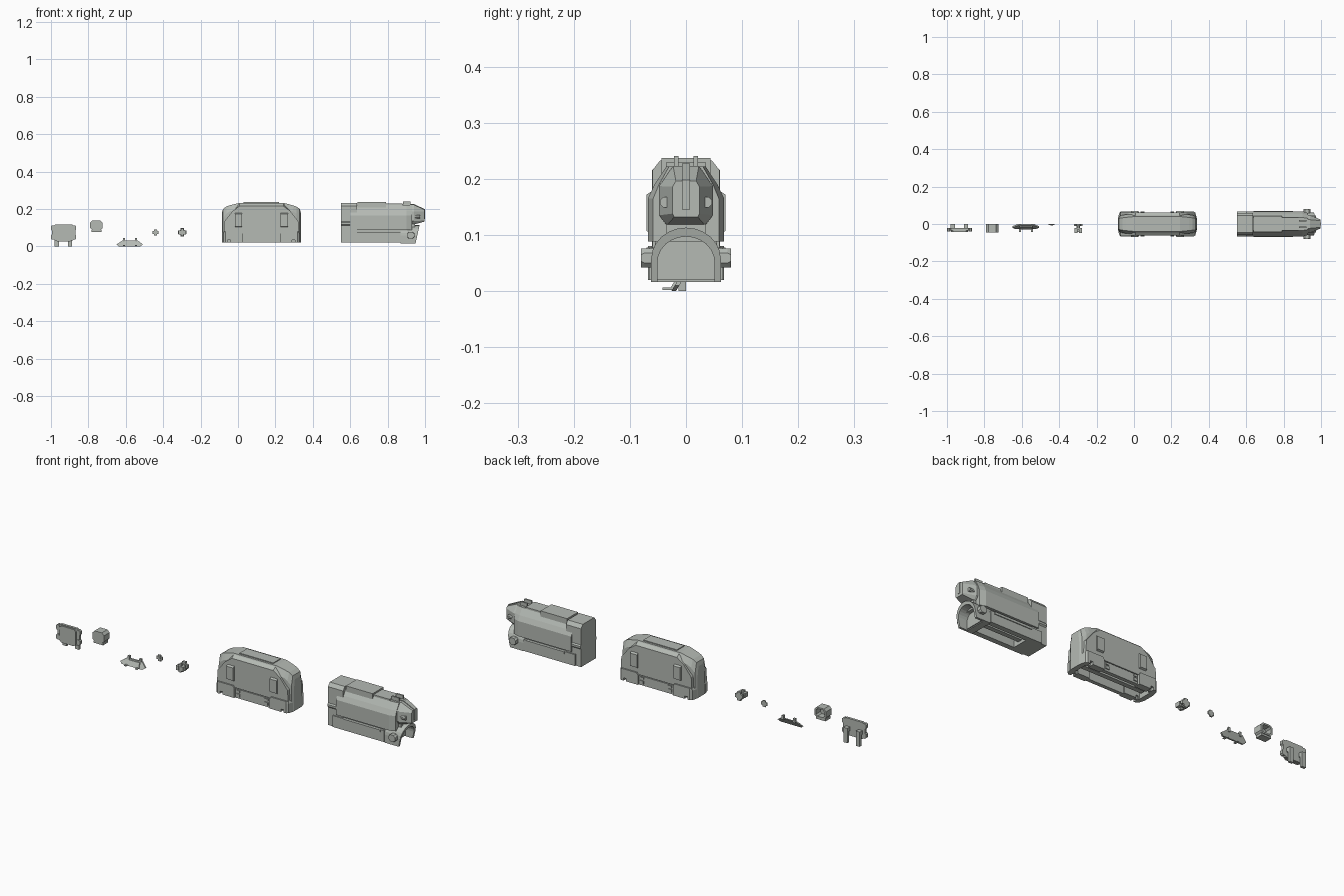
import bpy, bmesh, math

if "Cube" in bpy.data.objects:
    bpy.data.objects.remove(bpy.data.objects["Cube"])

mat = bpy.data.materials.new("grey_green")
mat.diffuse_color = (.46, .49, .455, 1)
mat.use_nodes = True
mat.node_tree.nodes["Principled BSDF"].inputs["Base Color"].default_value = mat.diffuse_color


def loft(name, rings):
    """Closed skin through equal-length rings of 3D points."""
    bm = bmesh.new()
    vs = [[bm.verts.new(p) for p in r] for r in rings]
    n = len(rings[0])
    for a, b in zip(vs, vs[1:]):
        for i in range(n):
            bm.faces.new((a[i], a[(i + 1) % n], b[(i + 1) % n], b[i]))
    bm.faces.new(vs[0][::-1])
    bm.faces.new(vs[-1])
    bmesh.ops.recalc_face_normals(bm, faces=bm.faces)
    me = bpy.data.meshes.new(name)
    bm.to_mesh(me)
    bm.free()
    me.materials.append(mat)
    ob = bpy.data.objects.new(name, me)
    bpy.context.collection.objects.link(ob)
    return ob


def prism_y(name, pts, y0, y1):
    return loft(name, [[(x, y, z) for x, z in pts] for y in (y0, y1)])


def prism_x(name, pts, x0, x1):
    return loft(name, [[(x, y, z) for y, z in pts] for x in (x0, x1)])


def box(name, x0, x1, y0, y1, z0, z1):
    return prism_y(name, [(x0, z0), (x1, z0), (x1, z1), (x0, z1)], y0, y1)


def both(name, x0, x1, y0, y1, z0, z1):
    for s, side in ((-1, "near"), (1, "far")):
        box(name + "_" + side, x0, x1, s * y0, s * y1, z0, z1)


def cham(x0, x1, z0, z1, c):
    return [(x0 + c, z0), (x1 - c, z0), (x1, z0 + c), (x1, z1 - c),
            (x1 - c, z1), (x0 + c, z1), (x0, z1 - c), (x0, z0 + c)]


def ngon(cx, cz, r, n=8):
    return [(cx + r * math.cos(2 * math.pi * (i + .5) / n),
             cz + r * math.sin(2 * math.pi * (i + .5) / n)) for i in range(n)]


def sec(x, w, wt, z0, zs, zt):
    return [(x, -w, z0), (x, -w, zs), (x, -wt, zt), (x, wt, zt), (x, w, zs), (x, w, z0)]


def cut(ob, cutter):
    m = ob.modifiers.new("cut", "BOOLEAN")
    m.object = cutter
    m.solver = "EXACT"
    bpy.context.view_layer.objects.active = ob
    bpy.ops.object.modifier_apply(modifier="cut")
    bpy.data.objects.remove(cutter)


# Armour plate with corner pads and two rear hanging brackets
prism_y("plate_panel", cham(-.995, -.87, .03, .116, .016), -.035, -.022)
prism_y("plate_raised", cham(-.978, -.887, .027, .112, .01), -.042, -.03)
for x in (-1, -.885):
    for z in (.036, .084):
        prism_y("plate_corner_pad", cham(x, x + .02, z, z + .028, .006), -.039, -.022)
for x in (-.98, -.91):
    box("plate_bracket_leg", x, x + .022, -.013, 0, 0, .075)
    box("plate_bracket_mount", x, x + .022, -.024, -.006, .055, .075)

# Small hollow housing, open at the back
h = prism_y("housing_shell", cham(-.79, -.725, .085, .139, .012), -.045, 0)
cut(h, prism_y("housing_cutter", cham(-.781, -.734, .093, .131, .008), -.034, .02))
box("housing_base", -.784, -.731, -.043, -.004, .076, .088)

# Sloped bumper plate with hooks and tabs
bump = [(-.638, 0), (-.522, 0), (-.508, .01), (-.535, .03), (-.62, .03), (-.65, .01)]
loft("bumper_plate", [[(x, -.022 + z * .6 + d, z) for x, z in bump] for d in (-.004, .004)])
loft("bumper_raised", [[(x, -.025 + z * .6 + d, z) for x, z in
     ((-.615, .004), (-.54, .004), (-.545, .026), (-.61, .026))] for d in (-.006, .003)])
for x in (-.614, -.551):
    box("bumper_hook", x, x + .011, -.012, 0, .022, .044)
    box("bumper_tab", x, x + .011, -.042, -.016, .002, .006)

# Small cross-shaped cap
prism_y("cap_disc", ngon(-.44, .075, .014), -.004, 0)
box("cap_bar_wide", -.456, -.424, -.006, 0, .067, .083)
box("cap_bar_tall", -.448, -.432, -.006, 0, .059, .091)
prism_y("cap_centre", ngon(-.44, .075, .007), -.008, -.003)

# Flanged connector
prism_y("connector_flange", ngon(-.298, .075, .018), -.01, 0)
box("connector_bar_wide", -.32, -.276, -.012, 0, .066, .084)
box("connector_bar_tall", -.307, -.289, -.012, 0, .053, .097)
prism_y("connector_neck", ngon(-.298, .075, .011), -.034, -.008)
for x in (-.318, -.293):
    box("connector_lug", x, x + .016, -.047, -.022, .064, .086)
box("connector_cross", -.305, -.291, -.044, -.03, .055, .095)

# Domed hull with rounded noses
half = [(-.086, .03, .022, .125, .18), (-.08, .041, .03, .15, .2),
        (-.062, .048, .033, .175, .213), (-.045, .05, .035, .187, .219),
        (.005, .055, .04, .2, .232)]
rings = [sec(x, w, wt, .02, zs, zt) for x, w, wt, zs, zt in half]
rings += [sec(.25 - x, w, wt, .02, zs, zt) for x, w, wt, zs, zt in half[::-1]]
hull = loft("hull_core", rings)
cut(hull, box("hull_cutter", -.06, .31, -.042, .042, -.02, .06))
box("hull_under_rail", -.05, .3, -.012, .012, .035, .065)
panel = [(-.076, .07), (-.072, .135), (-.03, .188), (.008, .228),
         (.242, .228), (.28, .188), (.322, .135), (.326, .07)]
for s in (-1, 1):
    loft("hull_side_panel", [[(x, s * .045, z) for x, z in panel],
         [(x, s * .061, min(z, .215)) for x, z in panel]])
both("hull_skirt_middle", .03, .222, .045, .061, .02, .066)
skirt = [(-.085, .02), (-.055, .02), (-.055, .034), (-.04, .034), (-.04, .02),
         (.026, .02), (.026, .068), (.018, .08), (-.075, .08), (-.085, .068)]
for k, m in ((0, 1), (.25, -1)):
    def mx(a, b):
        return sorted((k + m * a, k + m * b))
    for s in (-1, 1):
        loft("hull_skirt_end", [[(k + m * max(x, lim), s * y, z) for x, z in skirt]
             for y, lim in ((.034, -.086), (.06, -.078), (.068, -.068))])
        a, b = mx(-.016, .022)
        loft("hull_strap", [[(x, s * .055, z) for x, z in
             ((a, .1), (b, .1), (b, .182), (a, .182))],
             [(x, s * .07, z) for x, z in ((a, .107), (b, .107), (b, .172), (a, .172))]])
    both("hull_lock", *mx(.036, .055), .058, .066, .03, .045)
    both("hull_upper_lock", *mx(.036, .055), .058, .065, .052, .062)
box("hull_roof_plate", .03, .22, -.03, .03, .228, .236)

# Long turret: rear block, main body and lower skirts
prism_x("turret_rear_block", [(-.06, .02), (-.06, .215), (-.046, .233),
                              (.046, .233), (.06, .215), (.06, .02)], .55, .635)
up = [(-.068, .088), (-.068, .165), (-.056, .19), (-.035, .222),
      (.035, .222), (.056, .19), (.068, .165), (.068, .088)]
loft("turret_body", [[(x, y * k, z) for y, z in up] for x, k in ((.6, 1), (.9, 1), (.93, .86))])
low = prism_x("turret_lower", [(-.055, .02), (.055, .02), (.055, .1), (-.055, .1)], .6, .91)
cut(low, box("turret_cutter", .65, .87, -.04, .04, -.02, .06))
both("turret_skirt", .58, .87, .045, .066, .02, .078)
both("turret_skirt_lip", .64, .85, .05, .07, .066, .078)
for s in (-1, 1):
    prism_x("turret_side_pipe", [(s * .054 + y, z) for y, z in ngon(0, .122, .013)], .55, .65)
box("turret_hatch", .64, .79, -.044, .044, .205, .237)
box("turret_hatch_step", .79, .88, -.036, .036, .21, .229)
box("turret_under_rail", .62, .88, -.012, .012, .035, .07)


# Arched front hood, slanted at the bottom
def arch(w, top):
    pts = [(w * math.cos(math.pi * i / 12), top - w * .9 * (1 - math.sin(math.pi * i / 12)))
           for i in range(13)]
    return [(w, .016)] + pts + [(-w, .016)]


ring = arch(.062, .113) + arch(.051, .097)[::-1]
loft("hood_arch", [[(.87, y, z) for y, z in ring],
                   [(.97 + (z - .11) * .22, y, z) for y, z in ring]])
prism_x("hood_back_wall", arch(.056, .105), .87, .905)
for s in (-1, 1):
    loft("hood_knob", [[(x, s * y, z) for x, z in cham(.905, .943, .042, .076, c)]
                       for y, c in ((.052, .008), (.074, .008), (.08, .011))])


# Faceted head tapering to a blunt wedge
def head_ring(x, *h):
    return [(x, y, z) for y, z in h] + [(x, -y, z) for y, z in h[::-1]]


back = ((.034, .117), (.048, .135), (.048, .187), (.023, .223))
loft("head_shell", [head_ring(.865, *back), head_ring(.94, *back),
                    head_ring(.997, (.021, .132), (.024, .138), (.024, .186), (.018, .196))])
box("head_neck", .87, .945, -.035, .035, .1, .125)
loft("head_ridge", [[(x, y, z) for y, z in ((-.007, .145), (.007, .145), (.007, t), (-.007, t))]
                    for x, t in ((.9, .227), (.94, .227), (1.0, .198))])
for s in (-1, 1):
    box("head_fin", .882, .922, s * .013, s * .021, .215, .241)
    loft("head_eye", [[(x, s * (.037 + y), z) for y, z in ngon(0, .158, .01)]
                      for x in (.945, .974)])
    box("head_cheek", .89, .925, s * .045, s * .053, .145, .178)
